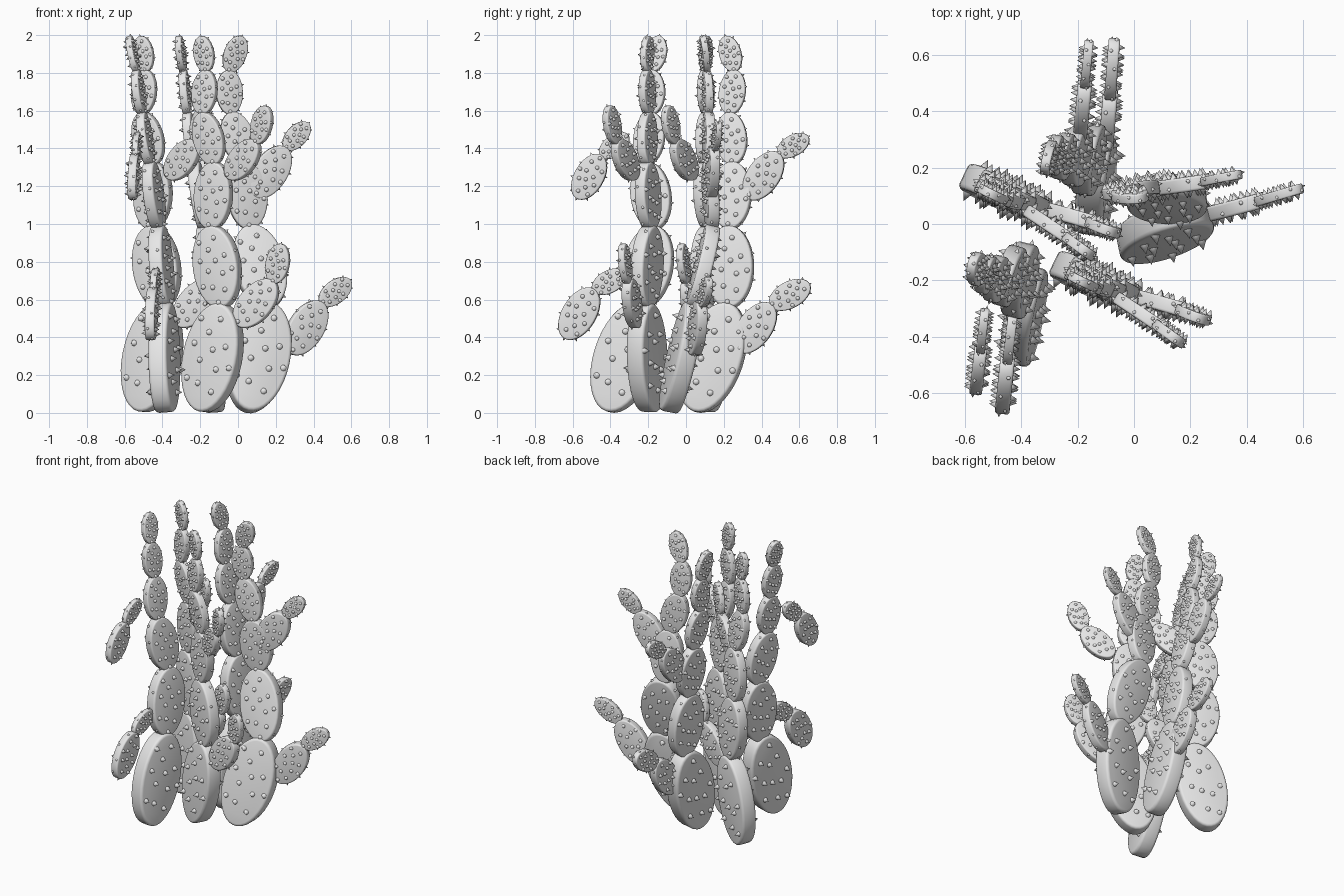
import bpy, bmesh, math
from mathutils import Matrix, Vector

old = bpy.data.objects.get("Cube")
if old:
    bpy.data.objects.remove(old)

GREY = (0.8, 0.8, 0.8, 1)
mat = bpy.data.materials.new("cactus grey")
mat.use_nodes = True
mat.diffuse_color = GREY
mat.node_tree.nodes["Principled BSDF"].inputs["Base Color"].default_value = GREY

DEPTH = 0.17       # pad thickness relative to its length
GOLDEN = math.radians(137.5)


def add_spine(bm, at, normal, size):
    """Small cone standing on the pad surface."""
    turn = normal.to_track_quat('Z', 'Y').to_matrix().to_4x4()
    place = Matrix.Translation(at + normal * size * 0.4) @ turn
    bmesh.ops.create_cone(bm, cap_ends=True, segments=10, radius1=size * 0.5,
                          radius2=0, depth=size, matrix=place)


def make_pad(name, start, end, heading, width, face_spines, rim_spines):
    """Flat oval pad between two joints, with spines on faces and rim."""
    up = (end - start).normalized()
    length = (end - start).length * 1.05
    side = Vector((math.sin(heading), -math.cos(heading), 0))
    normal = (side - up * side.dot(up)).normalized()
    across = up.cross(normal)
    a, b, t = length / 2, length * width / 2, length * DEPTH / 2

    bm = bmesh.new()
    bmesh.ops.create_cone(bm, cap_ends=True, segments=36, radius1=1, radius2=1, depth=2)
    bmesh.ops.scale(bm, vec=(b, a, t), verts=bm.verts)
    rims = [e for e in bm.edges if abs(e.verts[0].co.z - e.verts[1].co.z) < t]
    bmesh.ops.bevel(bm, geom=rims, offset=t * 0.35, segments=3, profile=0.5, affect='EDGES')

    # Spiral scatter over both flat faces
    size = 0.014 + 0.038 * length
    for i in range(face_spines):
        r = 0.88 * math.sqrt((i + 0.5) / face_spines)
        for s in (-1, 1):
            ang = i * GOLDEN + s
            spot = Vector((b * r * math.cos(ang), a * r * math.sin(ang), s * t))
            add_spine(bm, spot, Vector((0, 0, s)), size)
    # Ring of spines around the rim
    for i in range(rim_spines):
        ang = math.tau * (i + 0.5) / rim_spines
        c, s = math.cos(ang), math.sin(ang)
        spot = Vector((b * c, a * s, t * 0.4 * (-1) ** i))
        add_spine(bm, spot, Vector((c / b, s / a, 0)).normalized(), size * 0.6)

    mesh = bpy.data.meshes.new(name)
    bm.to_mesh(mesh)
    bm.free()
    mesh.materials.append(mat)
    mesh.shade_smooth()
    mesh.set_sharp_from_angle(angle=math.radians(40))
    obj = bpy.data.objects.new(name, mesh)
    axes = Matrix((across, up, normal)).transposed().to_4x4()
    obj.matrix_world = Matrix.Translation((start + end) / 2) @ axes
    bpy.context.collection.objects.link(obj)


def make_plant(name, heading, stem, low, high, shift=(0, 0, 0)):
    """Six stacked pads with a lower and an upper two-pad branch."""
    move = Vector(shift)
    heights = (0.02, 0.565, 0.98, 1.32, 1.585, 1.81, 1.99)
    trunk = [Vector((x, y, z)) for (x, y), z in zip(stem, heights)]
    for part, points in (("stem", trunk), ("lower_branch", low), ("upper_branch", high)):
        pts = [Vector(p) + move for p in points]
        turn = heading
        if part != "stem":
            out = pts[-1] - pts[0]
            turn = math.atan2(out.y, out.x)
            if abs(turn - heading) > math.pi / 2:
                turn += math.pi
        for i in range(len(pts) - 1):
            base = part == "stem" and i == 0
            make_pad(f"{name}_{part}_pad_{i + 1}", pts[i], pts[i + 1], turn,
                     0.54 if base else 0.59, 12 if base else 13, 0 if base else 10)


# Right-hand plant, branching to the side
make_plant("side_plant", math.radians(9),
           [(.05, -.09), (.17, .04), (.06, .14), (.04, .12), (-.04, .12), (-.05, .11), (.02, .09)],
           [(.28, .04, .32), (.44, .08, .58), (.59, .125, .7)],
           [(.09, .13, 1.15), (.25, .15, 1.4), (.37, .175, 1.53)])

# Back plant, branching backward
make_plant("back_plant", math.radians(80),
           [(-.13, .05), (-.14, .23), (-.18, .23), (-.23, .25), (-.27, .23), (-.29, .26), (-.315, .21)],
           [(-.1, .28, .33), (-.085, .45, .57), (-.07, .65, .68)],
           [(-.19, .33, 1.14), (-.175, .49, 1.37), (-.16, .645, 1.46)])

# Front plant, with drooping branches
make_plant("front_plant", math.radians(75),
           [(-.39, -.41), (-.39, -.24), (-.42, -.16), (-.47, -.21), (-.51, -.18), (-.54, -.18), (-.575, -.14)],
           [(-.43, -.32, .74), (-.45, -.49, .65), (-.465, -.64, .4)],
           [(-.53, -.31, 1.47), (-.545, -.45, 1.36), (-.56, -.575, 1.14)])

# Centre plant and its twin further back on the left
for label, offset in (("centre_plant", (0, 0, 0)), ("left_plant", (-.32, .31, 0))):
    make_plant(label, math.radians(-26),
               [(-.19, -.19), (-.08, -.22), (-.14, -.19), (-.12, -.21), (-.19, -.2), (-.165, -.21), (-.195, -.2)],
               [(0, -.26, .47), (.19, -.31, .69), (.23, -.335, .89)],
               [(-.05, -.27, 1.25), (.1, -.37, 1.43), (.15, -.41, 1.62)],
               offset)
